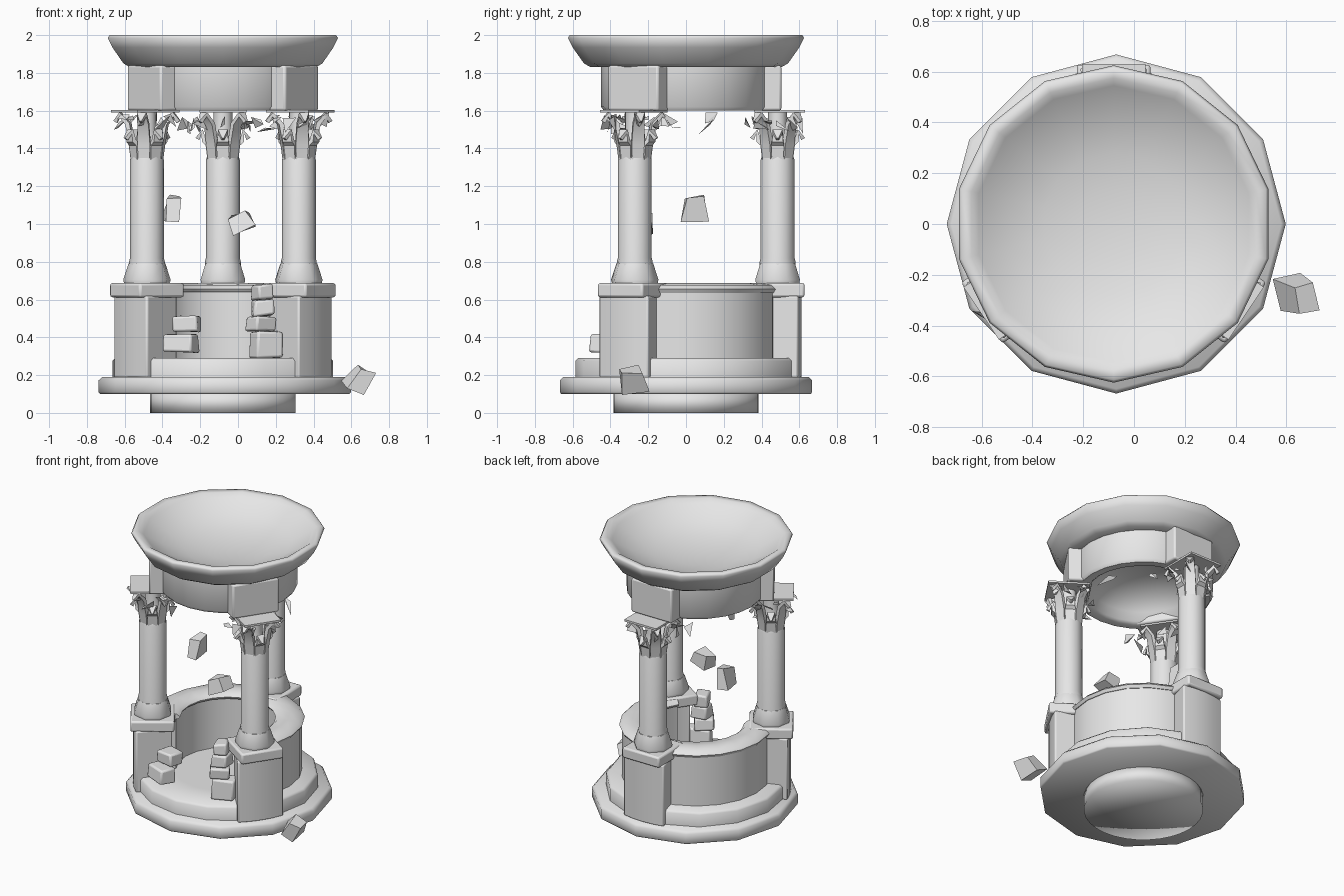
import bpy, bmesh, math, random
from math import sin, cos, pi, radians
from mathutils import Vector, Matrix

random.seed(4)
if "Cube" in bpy.data.objects:
    bpy.data.objects.remove(bpy.data.objects["Cube"], do_unlink=True)

CENTRE = Vector((-0.08, 0, 0))
COLUMN_DEGREES = (90, 214, 326)

stone = bpy.data.materials.new("pale grey stone")
stone.use_nodes = True
GREY = (0.8, 0.8, 0.8, 1)
stone.diffuse_color = GREY
stone.node_tree.nodes["Principled BSDF"].inputs["Base Color"].default_value = GREY


def finish(bm, name, matrix=Matrix(), smooth=50, bevel=0):
    """Turn a bmesh into a placed stone object."""
    bmesh.ops.recalc_face_normals(bm, faces=bm.faces)
    bm.transform(Matrix.Translation(CENTRE) @ matrix)
    mesh = bpy.data.meshes.new(name)
    bm.to_mesh(mesh)
    bm.free()
    mesh.materials.append(stone)
    obj = bpy.data.objects.new(name, mesh)
    bpy.context.collection.objects.link(obj)
    if bevel:
        mod = obj.modifiers.new("worn edges", "BEVEL")
        mod.width, mod.segments, mod.limit_method = bevel, 2, "ANGLE"
    bpy.ops.object.select_all(action="DESELECT")
    obj.select_set(True)
    bpy.context.view_layer.objects.active = obj
    if smooth:
        bpy.ops.object.shade_smooth_by_angle(angle=radians(smooth))
    return obj


def lathe(name, profile, sides, start=90, arc=360, closed=False, **kw):
    """Spin (radius, z) points round the centre; radius 0 makes a pole."""
    bm = bmesh.new()
    full = arc == 360
    rings = []
    for i in range(sides if full else sides + 1):
        a = radians(start + arc * i / sides)
        rings.append([bm.verts.new((r * cos(a), r * sin(a), z)) for r, z in profile])
    count = len(profile)
    for i in range(sides):
        a, b = rings[i], rings[(i + 1) % len(rings)]
        for j in range(count if closed else count - 1):
            k = (j + 1) % count
            bm.faces.new((a[j], b[j], b[k], a[k]))
    if not full:
        bm.faces.new(rings[0])
        bm.faces.new(rings[-1])
    bmesh.ops.remove_doubles(bm, verts=bm.verts, dist=0.0001)
    return finish(bm, name, **kw)


def box(name, size, matrix, taper=1, bevel=0, jitter=0):
    """Box standing on its matrix origin, with optional taper and wear."""
    bm = bmesh.new()
    bmesh.ops.create_cube(bm, size=1)
    for v in bm.verts:
        f = taper if v.co.z > 0 else 1
        v.co = Vector((v.co.x * size[0] * f, v.co.y * size[1] * f, (v.co.z + 0.5) * size[2]))
        v.co += Vector([random.uniform(-jitter, jitter) for _ in range(3)])
    return finish(bm, name, matrix, 50 if bevel else 0, bevel)


def at(angle, radius, z):
    """Frame on a circle whose x axis points outwards."""
    return Matrix.Rotation(angle, 4, "Z") @ Matrix.Translation((radius, 0, z))


def ribbon(bm, path, widths, across, thickness):
    """Tapered solid strip along a path, used for leaves."""
    rows = []
    for i, (p, w) in enumerate(zip(path, widths)):
        t = (path[min(i + 1, len(path) - 1)] - path[max(i - 1, 0)]).normalized()
        n = t.cross(across).normalized() * thickness
        rows.append([bm.verts.new(p + across * s * w + n * d)
                     for s, d in ((-1, -1), (1, -1), (1, 1), (-1, 1))])
    for a, b in zip(rows, rows[1:]):
        for j in range(4):
            bm.faces.new((a[j], a[j - 1], b[j - 1], b[j]))
    bm.faces.new(rows[0])
    bm.faces.new(rows[-1])


def scrap(bm, centre, size):
    """Random jagged sliver."""
    corners = [bm.verts.new(centre + Vector([random.uniform(-size, size) for _ in range(3)]))
               for _ in range(4)]
    for skip in range(4):
        bm.faces.new([c for i, c in enumerate(corners) if i != skip])


# Foundation, round platform and inner floor
lathe("foundation", [(0, 0), (0.385, 0), (0.385, 0.11), (0, 0.11)], 32, smooth=180)
lathe("platform", [(0, 0.1), (0.66, 0.1), (0.668, 0.11), (0.668, 0.172), (0.65, 0.19), (0, 0.19)],
      12, smooth=80, matrix=Matrix.Translation((0.01, 0, 0)))
lathe("floor", [(0, 0.18), (0.45, 0.18), (0.45, 0.288), (0, 0.288)], 32)

# One curved step in each bay between the pedestals
for name, start, arc in (("front", 226, 88), ("left", -22, 100), ("right", 102, 100)):
    lathe(f"{name}_step", [(0.35, 0.18), (0.585, 0.18), (0.585, 0.275), (0.57, 0.29), (0.35, 0.29)],
          4, start, arc, closed=True)

# Curved parapet behind, open at the front
lathe("parapet_wall", [(0.335, 0.28), (0.48, 0.28), (0.48, 0.65), (0.335, 0.65)],
      14, -34, 248, closed=True)
lathe("parapet_coping", [(0.32, 0.64), (0.485, 0.635), (0.497, 0.655), (0.475, 0.677),
                         (0.40, 0.687), (0.33, 0.677), (0.308, 0.657)], 14, -34, 248, closed=True)

# Entablature ring with a domed ceiling, and the dish above
lathe("entablature_ring", [(0, 1.805), (0.15, 1.79), (0.27, 1.74), (0.34, 1.67), (0.365, 1.615),
                           (0.385, 1.6), (0.435, 1.6), (0.45, 1.62), (0.45, 1.84)], 24)
lathe("dish", [(0, 1.82), (0.40, 1.83), (0.505, 1.83), (0.54, 1.85), (0.60, 1.935),
               (0.625, 1.985), (0.615, 2.0), (0.575, 1.997), (0.545, 1.975), (0.42, 1.905),
               (0.28, 1.865), (0.14, 1.845), (0, 1.84)], 14, smooth=70)

for n, degrees in enumerate(COLUMN_DEGREES, 1):
    angle = radians(degrees)
    # Curved pedestal, cap and block over the column
    lathe(f"pedestal_{n}", [(0.37, 0.185), (0.612, 0.185), (0.612, 0.62), (0.37, 0.62)],
          4, degrees - 15, 30, closed=True, bevel=0.01)
    box(f"pedestal_cap_{n}", (0.285, 0.29, 0.075), at(angle, 0.485, 0.612), bevel=0.012)
    box(f"entablature_block_{n}", (0.16, 0.32, 0.24), at(angle, 0.425, 1.6), bevel=0.012)
    box(f"abacus_{n}", (0.27, 0.25, 0.014), at(angle, 0.495, 1.589))

    # Flared foot, and round shaft narrowing into the capital core
    lathe(f"column_foot_{n}", [(0, 0.68), (0.122, 0.68), (0.128, 0.705), (0.1, 0.79), (0, 0.8)],
          8, 22.5, smooth=60, matrix=at(angle, 0.485, 0))
    shaft = [(0, 0.75), (0.095, 0.75), (0.095, 0.8), (0.09, 0.82), (0.09, 1.34),
             (0.08, 1.365), (0.06, 1.42), (0.05, 1.5), (0.05, 1.592), (0, 1.592)]
    lathe(f"column_{n}", shaft, 12, matrix=at(angle, 0.485, 0))

    # Splayed leaves of the capital with curled broken tips
    bm = bmesh.new()
    for k in range(8):
        a = pi / 4 * k
        out, across = Vector((cos(a), sin(a), 0)), Vector((-sin(a), cos(a), 0))
        reach, top = (0.145, 1.58) if k % 2 else (0.11, 1.49)
        path = [out * r + Vector((0, 0, z)) for r, z in
                ((0.07, 1.34), (0.08, 1.42), (0.1, top - 0.05), (reach, top), (reach + 0.025, top - 0.04))]
        ribbon(bm, path, (0.03, 0.034, 0.03, 0.026, 0.006), across, 0.012)
    finish(bm, f"capital_leaves_{n}", at(angle, 0.485, 0), 30)

    # Jagged leaf scraps under the abacus
    bm = bmesh.new()
    for k in range(10):
        a = 2 * pi * k / 10 + random.uniform(-0.2, 0.2)
        r = random.uniform(0.1, 0.13)
        scrap(bm, Vector((r * cos(a), r * sin(a) * 1.4, random.uniform(1.52, 1.55))), 0.045)
    finish(bm, f"leaf_scraps_{n}", at(angle, 0.485, 0), 0)

# Broken scraps hanging below the entablature ring
bm = bmesh.new()
for degrees in (18, 62, 118, 160, 186, 236, 304, 350):
    a = radians(degrees)
    scrap(bm, Vector((0.41 * cos(a), 0.41 * sin(a), 1.535)), 0.06)
finish(bm, "ring_scraps", smooth=0)

# Fallen blocks at the two broken parapet ends: x, y, z, width, height, turn
BLOCKS = [(0.15, -0.37, 0.29, 0.16, 0.14, 20), (0.12, -0.38, 0.43, 0.14, 0.08, 35),
          (0.13, -0.37, 0.515, 0.11, 0.08, 10), (0.13, -0.37, 0.6, 0.10, 0.08, 25),
          (-0.30, -0.43, 0.32, 0.17, 0.1, -25), (-0.27, -0.38, 0.43, 0.14, 0.08, -15)]
for n, (x, y, z, w, h, turn) in enumerate(BLOCKS, 1):
    place = Matrix.Translation(Vector((x, y, z)) - CENTRE) @ Matrix.Rotation(radians(turn), 4, "Z")
    box(f"loose_block_{n}", (w, 0.12, h), place, taper=0.92, bevel=0.012, jitter=0.008)

# Drifting and fallen rubble: position, size, tilt
RUBBLE = [((-0.36, 0.05, 1.01), (0.07, 0.14, 0.13), 8),
          ((0.04, -0.23, 0.96), (0.13, 0.11, 0.1), -20),
          ((0.61, -0.28, 0.125), (0.11, 0.14, 0.13), 35)]
for n, (spot, size, tilt) in enumerate(RUBBLE, 1):
    place = Matrix.Translation(Vector(spot) - CENTRE) @ Matrix.Rotation(radians(tilt), 4, (0.2, 1, 0.3))
    box(f"rubble_{n}", size, place, taper=0.8, jitter=0.015)
